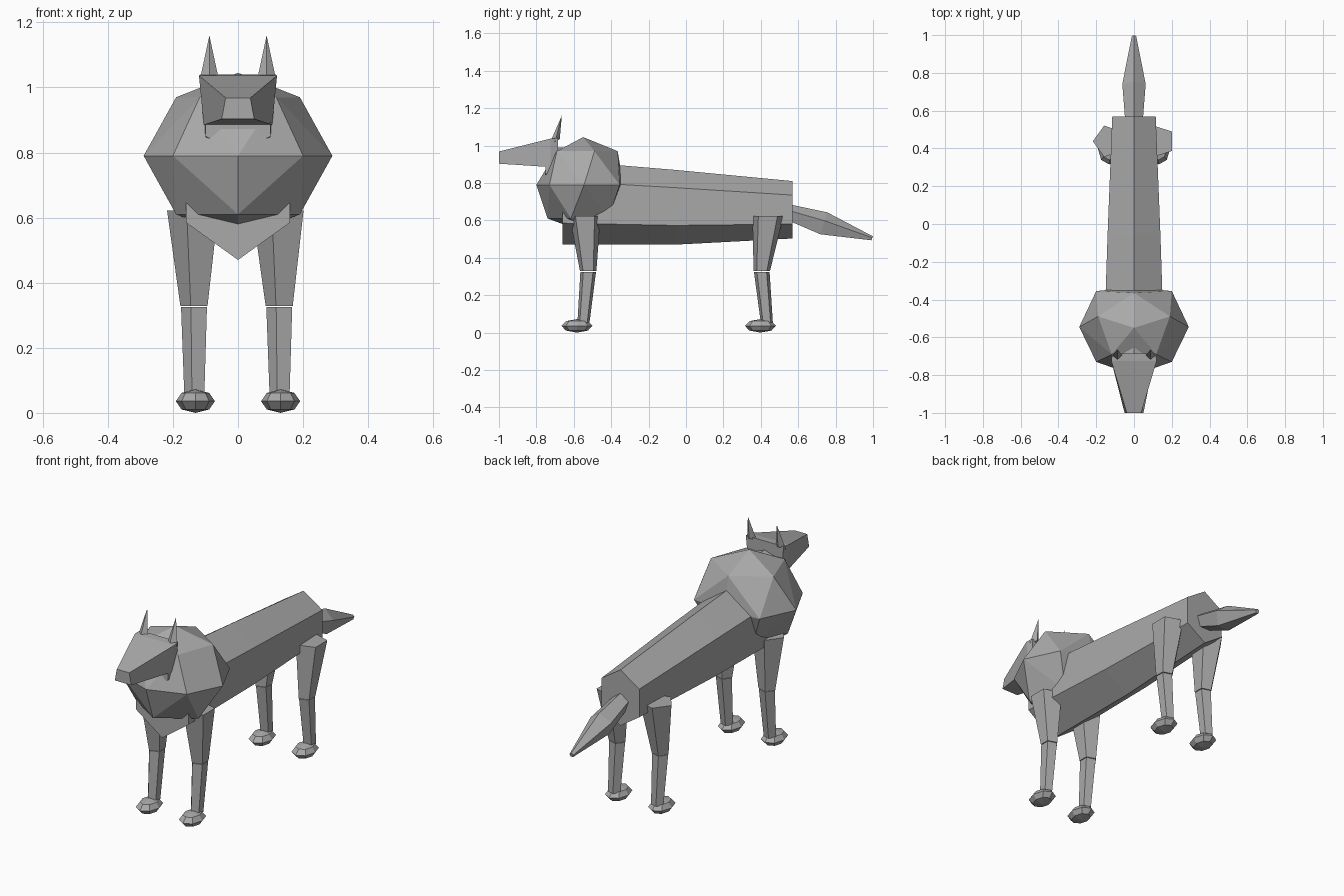
import bpy, bmesh, math
from mathutils import Vector

if "Cube" in bpy.data.objects:
    bpy.data.objects.remove(bpy.data.objects["Cube"])

grey = bpy.data.materials.new("fur_grey")
grey.diffuse_color = (0.4, 0.4, 0.4, 1)
grey.use_nodes = True
grey.node_tree.nodes["Principled BSDF"].inputs["Base Color"].default_value = grey.diffuse_color


def finish(name, bm):
    bmesh.ops.recalc_face_normals(bm, faces=bm.faces)
    me = bpy.data.meshes.new(name)
    bm.to_mesh(me)
    bm.free()
    me.materials.append(grey)
    ob = bpy.data.objects.new(name, me)
    bpy.context.collection.objects.link(ob)
    return ob


def loft(name, rings):
    """Skin a list of equal-length point rings and cap both ends."""
    bm = bmesh.new()
    vs = [[bm.verts.new(p) for p in r] for r in rings]
    n = len(vs[0])
    for a, b in zip(vs, vs[1:]):
        for i in range(n):
            j = (i + 1) % n
            bm.faces.new((a[i], a[j], b[j], b[i]))
    bm.faces.new(vs[0])
    bm.faces.new(vs[-1])
    return finish(name, bm)


def hull(name, points):
    bm = bmesh.new()
    for p in points:
        bm.verts.new(p)
    bmesh.ops.convex_hull(bm, input=bm.verts)
    return finish(name, bm)


def pent(x, y, z, r):
    """Horizontal five-sided ring with a corner towards -x."""
    return [(x - r * math.cos(i * math.tau / 5), y + r * math.sin(i * math.tau / 5), z)
            for i in range(5)]


def hexa(y, w, top, hi, lo, bottom):
    """Upright six-sided cross-section."""
    return [(0, y, top), (w, y, hi), (w, y, lo), (0, y, bottom), (-w, y, lo), (-w, y, hi)]


# Torso: ridge-backed six-sided barrel
loft("torso", [hexa(-0.66, 0.16, 0.92, 0.81, 0.585, 0.47),
               hexa(-0.06, 0.14, 0.87, 0.775, 0.573, 0.47),
               hexa(0.57, 0.115, 0.81, 0.735, 0.58, 0.503)])

# Mane: faceted ball with five-point upper and lower rings and an eight-point waist
mane = [(0, -0.55, 1.045), (0, -0.55, 0.54)]
for i in range(5):
    a = math.pi / 2 + i * math.tau / 5
    mane.append((0.2 * math.cos(a), -0.545 + 0.18 * math.sin(a), 0.97))
    mane.append((0.2 * math.cos(a), -0.56 - 0.18 * math.sin(a), 0.61))
mane += [(0, -0.8, 0.79), (0, -0.335, 0.79)]
for s in (-1, 1):
    mane += [(s * 0.29, -0.545, 0.79), (s * 0.2, -0.355, 0.79), (s * 0.2, -0.73, 0.79)]
hull("mane", mane)

# Neck and throat
loft("neck", [hexa(-0.75, 0.1, 0.99, 0.96, 0.85, 0.80),
              hexa(-0.58, 0.11, 0.99, 0.95, 0.80, 0.74)])


# Head: wedge tapering to the nose
def quad(y, wt, zt, wb, zb):
    return [(-wt, y, zt), (wt, y, zt), (wb, y, zb), (-wb, y, zb)]


loft("head", [quad(-1.0, 0.038, 0.968, 0.05, 0.903),
              quad(-0.725, 0.12, 1.037, 0.105, 0.885),
              quad(-0.685, 0.115, 1.04, 0.10, 0.885)])

# Ears: slim four-sided spikes
for side, s in (("left", -1), ("right", 1)):
    x = s * 0.088
    hull(side + "_ear", [(x, -0.664, 1.16), (x - 0.03, -0.70, 1.02), (x + 0.03, -0.70, 1.02),
                         (x, -0.725, 1.02), (x, -0.675, 1.035)])

# Legs: thigh, shin and flattened paw
legs = {"front": (-0.54, -0.523, -0.548, -0.583), "hind": (0.438, 0.405, 0.432, 0.398)}
for part, (hip, knee, ankle, paw) in legs.items():
    for side, s in (("left", -1), ("right", 1)):
        x = s * 0.131
        loft(f"{side}_{part}_thigh", [pent(x, hip, 0.622, 0.087), pent(x, knee, 0.328, 0.046)])
        loft(f"{side}_{part}_shin", [pent(x, knee, 0.325, 0.044), pent(x, ankle, 0.055, 0.034)])
        bm = bmesh.new()
        bmesh.ops.create_uvsphere(bm, u_segments=8, v_segments=4, radius=1)
        bmesh.ops.scale(bm, vec=(0.06, 0.083, 0.036), verts=bm.verts)
        bmesh.ops.translate(bm, vec=(x, paw, 0.036), verts=bm.verts)
        finish(f"{side}_{part}_paw", bm)


# Tail: five-sided spindle drooping backwards
def tail_ring(y, z, r, lean):
    pts = []
    for i in range(5):
        a = i * math.tau / 5
        up = r * math.cos(a)
        pts.append((r * math.sin(a), y + up * lean, z + up))
    return pts


loft("tail", [tail_ring(0.56, 0.634, 0.05, 0.0),
              tail_ring(0.735, 0.578, 0.065, 0.3),
              tail_ring(0.995, 0.503, 0.012, 0.3)])
